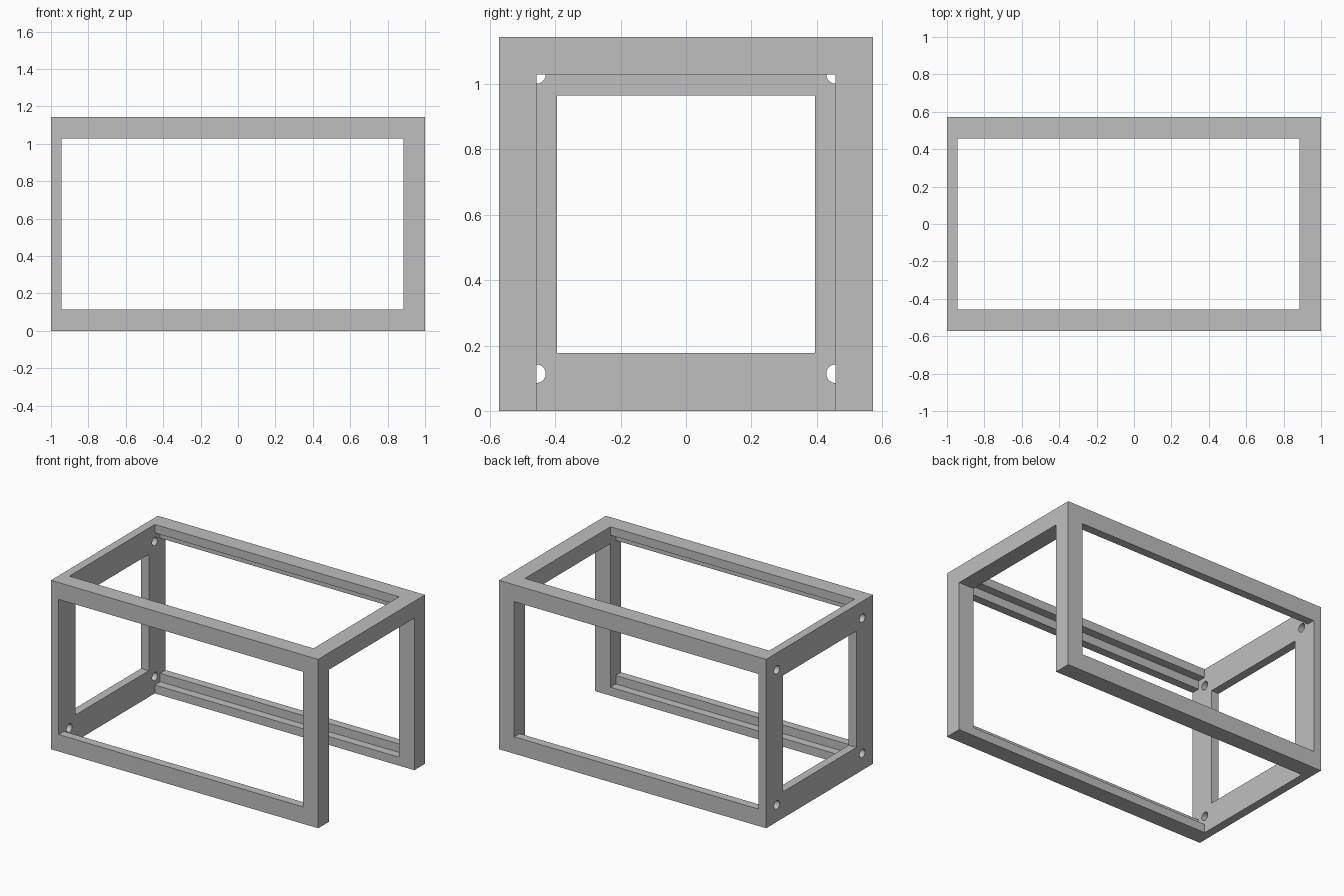
import bpy
import bmesh
import math
from mathutils import Vector

# Remove the default cube
cube = bpy.data.objects.get("Cube")
if cube:
    bpy.data.objects.remove(cube, do_unlink=True)

# Main dimensions: bar width is two wall thicknesses
LENGTH = 1.0            # half length along x
H = 4 / 7               # half width and half height
WALL = 2 / 35
BAR = 2 * WALL
HOLE_R = WALL / 2
OPENING = H - 0.178     # half size of the end plate window

grey = bpy.data.materials.new("plain grey")
grey.use_nodes = True
colour = (0.52, 0.52, 0.52, 1)
grey.diffuse_color = colour
grey.node_tree.nodes["Principled BSDF"].inputs["Base Color"].default_value = colour


def finish(name, bm):
    bmesh.ops.recalc_face_normals(bm, faces=bm.faces)
    mesh = bpy.data.meshes.new(name)
    bm.to_mesh(mesh)
    bm.free()
    mesh.materials.append(grey)
    obj = bpy.data.objects.new(name, mesh)
    bpy.context.collection.objects.link(obj)
    return obj


def prism(name, profile, x0, x1):
    """Extrude a y-z profile (measured from mid height) along x."""
    bm = bmesh.new()
    face = bm.faces.new([bm.verts.new((x0, y, z + H)) for y, z in profile])
    grown = bmesh.ops.extrude_face_region(bm, geom=[face])["geom"]
    verts = [g for g in grown if isinstance(g, bmesh.types.BMVert)]
    bmesh.ops.translate(bm, verts=verts, vec=Vector((x1 - x0, 0, 0)))
    return finish(name, bm)


def rect(y0, y1, z0, z1):
    return [(y0, z0), (y1, z0), (y1, z1), (y0, z1)]


def circle(cy, cz, r, sides=32):
    turns = [2 * math.pi * i / sides for i in range(sides)]
    return [(cy + r * math.cos(t), cz + r * math.sin(t)) for t in turns]


def cut(target, cutter):
    cutter.hide_render = True
    mod = target.modifiers.new("cut", "BOOLEAN")
    mod.operation = "DIFFERENCE"
    mod.solver = "EXACT"
    mod.object = cutter
    bpy.context.view_layer.objects.active = target
    bpy.ops.object.modifier_apply(modifier=mod.name)
    bpy.data.objects.remove(cutter, do_unlink=True)


inner = H - BAR
step = H - WALL
sides = (("front", -1), ("back", 1))
levels = (("bottom", -1), ("top", 1))

# Long rails with a notch along the inside corner
angle = [(H, H), (inner, H), (inner, step), (step, step), (step, inner), (H, inner)]
for side, sy in sides:
    for level, sz in levels:
        prism(f"{side}_{level}_rail", [(y * sy, z * sz) for y, z in angle],
              -LENGTH + WALL, LENGTH - BAR)

# Open end: two square posts joined only at the top
for side, sy in sides:
    prism(f"{side}_post", rect(sy * inner, sy * H, -H, H), LENGTH - BAR, LENGTH)
prism("top_crossbar", rect(-inner, inner, inner, H), LENGTH - BAR, LENGTH)

# Closed end: thin plate with a window and four rod holes
plate = prism("end_plate", rect(-H, H, -H, H), -LENGTH, -LENGTH + WALL)
cutters = [rect(-OPENING, OPENING, -OPENING, OPENING)]
cutters += [circle(sy * inner, sz * inner, HOLE_R) for _, sy in sides for _, sz in levels]
for profile in cutters:
    cut(plate, prism("cutter", profile, -LENGTH - WALL, -LENGTH + BAR))

# Smooth hole walls, sharp edges elsewhere
bpy.ops.object.select_all(action="DESELECT")
plate.select_set(True)
bpy.context.view_layer.objects.active = plate
bpy.ops.object.shade_smooth_by_angle(angle=math.radians(30))
